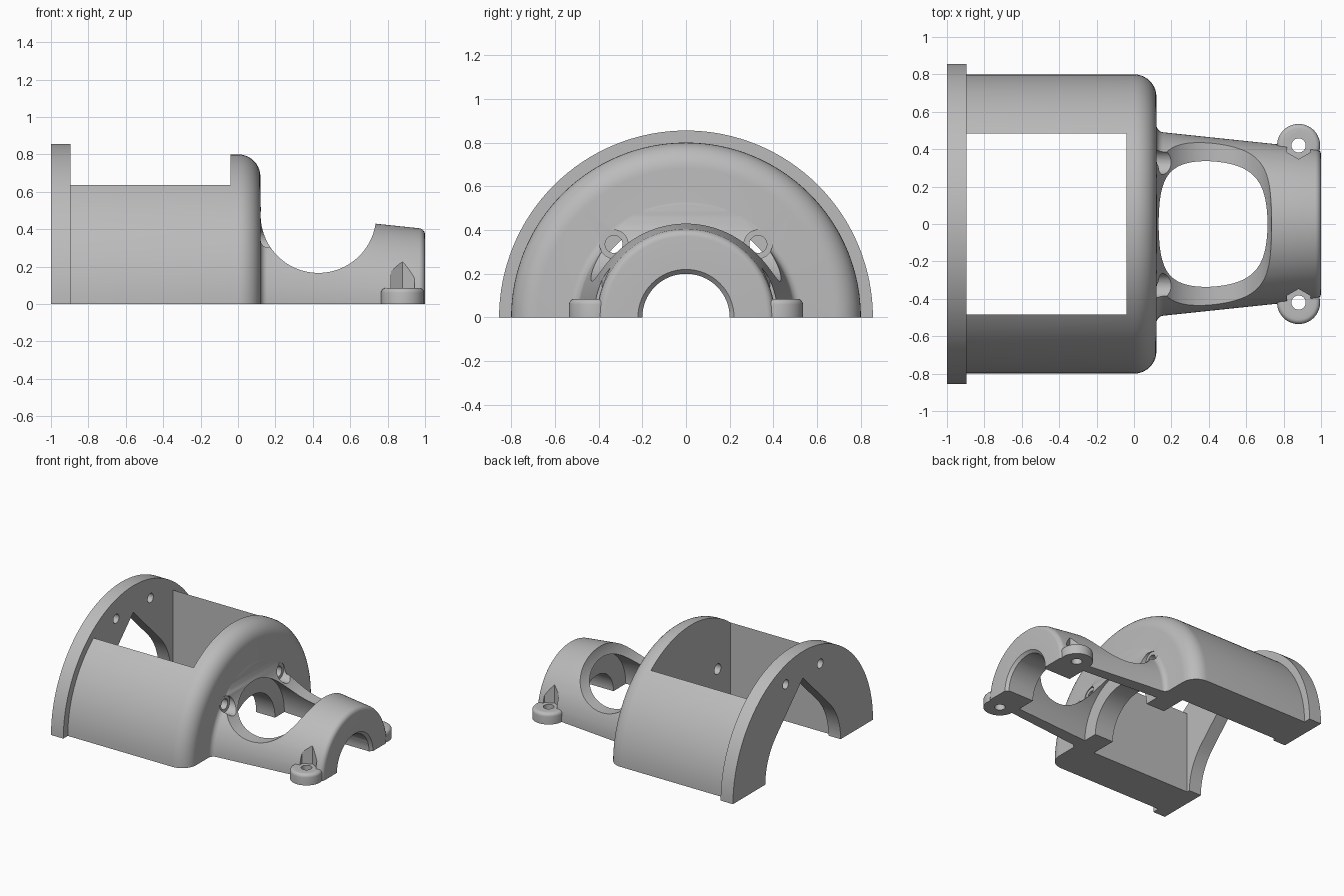
import bpy, bmesh, math
from mathutils import Matrix, Vector

if "Cube" in bpy.data.objects:
    bpy.data.objects.remove(bpy.data.objects["Cube"], do_unlink=True)

grey = bpy.data.materials.new("plain_grey")
grey.use_nodes = True
colour = (0.5, 0.5, 0.5, 1)
grey.diffuse_color = colour
grey.node_tree.nodes["Principled BSDF"].inputs["Base Color"].default_value = colour


def to_object(name, bm):
    bmesh.ops.recalc_face_normals(bm, faces=bm.faces)
    mesh = bpy.data.meshes.new(name)
    bm.to_mesh(mesh)
    bm.free()
    mesh.materials.append(grey)
    obj = bpy.data.objects.new(name, mesh)
    bpy.context.collection.objects.link(obj)
    return obj


def arc(cx, cr, radius, start, end, steps=10):
    angles = [math.radians(start + (end - start) * i / steps) for i in range(steps + 1)]
    return [(cx + radius * math.cos(a), cr + radius * math.sin(a)) for a in angles]


def lathe(name, profile, steps=128):
    """Closed solid turned about the x axis from (x, radius) points."""
    bm = bmesh.new()
    verts = [bm.verts.new((x, 0, r)) for x, r in profile]
    edges = [bm.edges.new(pair) for pair in zip(verts, verts[1:])]
    bmesh.ops.spin(bm, geom=verts + edges, cent=(0, 0, 0), axis=(1, 0, 0),
                   angle=math.tau, steps=steps)
    bmesh.ops.remove_doubles(bm, verts=bm.verts, dist=1e-5)
    return to_object(name, bm)


def rod(name, start, end, r1, r2=None, sides=64):
    """Cylinder, cone or prism between two points."""
    start, end = Vector(start), Vector(end)
    way = end - start
    turn = Vector((0, 0, 1)).rotation_difference(way).to_matrix().to_4x4()
    bm = bmesh.new()
    bmesh.ops.create_cone(bm, cap_ends=True, segments=sides, radius1=r1,
                          radius2=r1 if r2 is None else r2, depth=way.length,
                          matrix=Matrix.Translation((start + end) / 2) @ turn)
    return to_object(name, bm)


def box(name, low, high):
    low, high = Vector(low), Vector(high)
    bm = bmesh.new()
    bmesh.ops.create_cube(bm, size=1, matrix=Matrix.Translation((low + high) / 2)
                          @ Matrix.Diagonal((*(high - low), 1)))
    return to_object(name, bm)


def combine(body, tool, operation="DIFFERENCE"):
    mod = body.modifiers.new(tool.name, "BOOLEAN")
    mod.operation, mod.object, mod.solver = operation, tool, "EXACT"
    bpy.context.view_layer.objects.active = body
    bpy.ops.object.modifier_apply(modifier=mod.name)
    bpy.data.objects.remove(tool, do_unlink=True)


# Flange, barrel, end wall and tapering nose as one turned body
profile = [(-1, 0), (-1, 0.855), (-0.895, 0.855), (-0.895, 0.8)]
profile += arc(0, 0.68, 0.12, 90, 0)
profile += arc(0.16, 0.53, 0.04, 180, 264, 6)
profile += arc(0.965, 0.37, 0.035, 84, 0, 6) + [(1, 0)]
housing = lathe("housing", profile)

# Mounting lugs with rounded top edges
for side in (-1, 1):
    lug = rod("lug", (0.88, side * 0.42, -0.1), (0.88, side * 0.42, 0.085), 0.115)
    bm = bmesh.new()
    bm.from_mesh(lug.data)
    rim = [e for e in bm.edges if all(v.co.z > 0.08 for v in e.verts)]
    bmesh.ops.bevel(bm, geom=rim, offset=0.025, segments=5, profile=0.5, affect="EDGES")
    bm.to_mesh(lug.data)
    bm.free()
    combine(housing, lug, "UNION")

# Barrel window, teardrop flange opening
combine(housing, box("barrel_window", (-0.895, -0.485, -1), (-0.04, 0.485, 1)))
bm = bmesh.new()
outline = arc(0, 0, 0.46, 135, 405, 64) + [(0, 0.65)]
base = bm.faces.new([bm.verts.new((-1.1, y, z)) for y, z in outline])
grown = bmesh.ops.extrude_face_region(bm, geom=[base])["geom"]
bmesh.ops.translate(bm, verts=[v for v in grown if isinstance(v, bmesh.types.BMVert)],
                    vec=(0.3, 0, 0))
combine(housing, to_object("flange_opening", bm))

# Shaft bores, nose chamber and the round cut across the nose
combine(housing, rod("wall_bore", (-0.2, 0, 0), (0.3, 0, 0), 0.28))
combine(housing, rod("chamber", (0.12, 0, 0), (0.76, 0, 0), 0.395, 0.35, 96))
combine(housing, rod("nose_bore", (0.6, 0, 0), (1.1, 0, 0), 0.2))
combine(housing, rod("nose_chamfer", (0.98, 0, 0), (1.02, 0, 0), 0.2, 0.24))
combine(housing, rod("nose_window", (0.43, -1, 0.475), (0.43, 1, 0.475), 0.309, sides=96))

# Screw holes in flange, wall and lugs
for side in (-1, 1):
    y = side * 0.21
    combine(housing, rod("flange_hole", (-1.1, y, 0.68), (-0.8, y, 0.68), 0.035, sides=32))
    y = side * 0.33
    combine(housing, rod("wall_hole", (-0.2, y, 0.335), (0.3, y, 0.335), 0.04, sides=32))
    combine(housing, rod("wall_head_recess", (0.115, y, 0.335), (0.45, y, 0.335), 0.065, sides=32))
    y = side * 0.42
    combine(housing, rod("lug_hole", (0.88, y, -0.2), (0.88, y, 0.3), 0.038, sides=32))
    combine(housing, rod("lug_hex_recess", (0.88, y, 0.085), (0.88, y, 0.6), 0.073, sides=6))

# Keep only the upper half
combine(housing, box("lower_half", (-2, -2, -2), (2, 2, 0)))

bpy.ops.object.select_all(action="DESELECT")
housing.select_set(True)
bpy.context.view_layer.objects.active = housing
bpy.ops.object.shade_smooth_by_angle(angle=math.radians(30))
